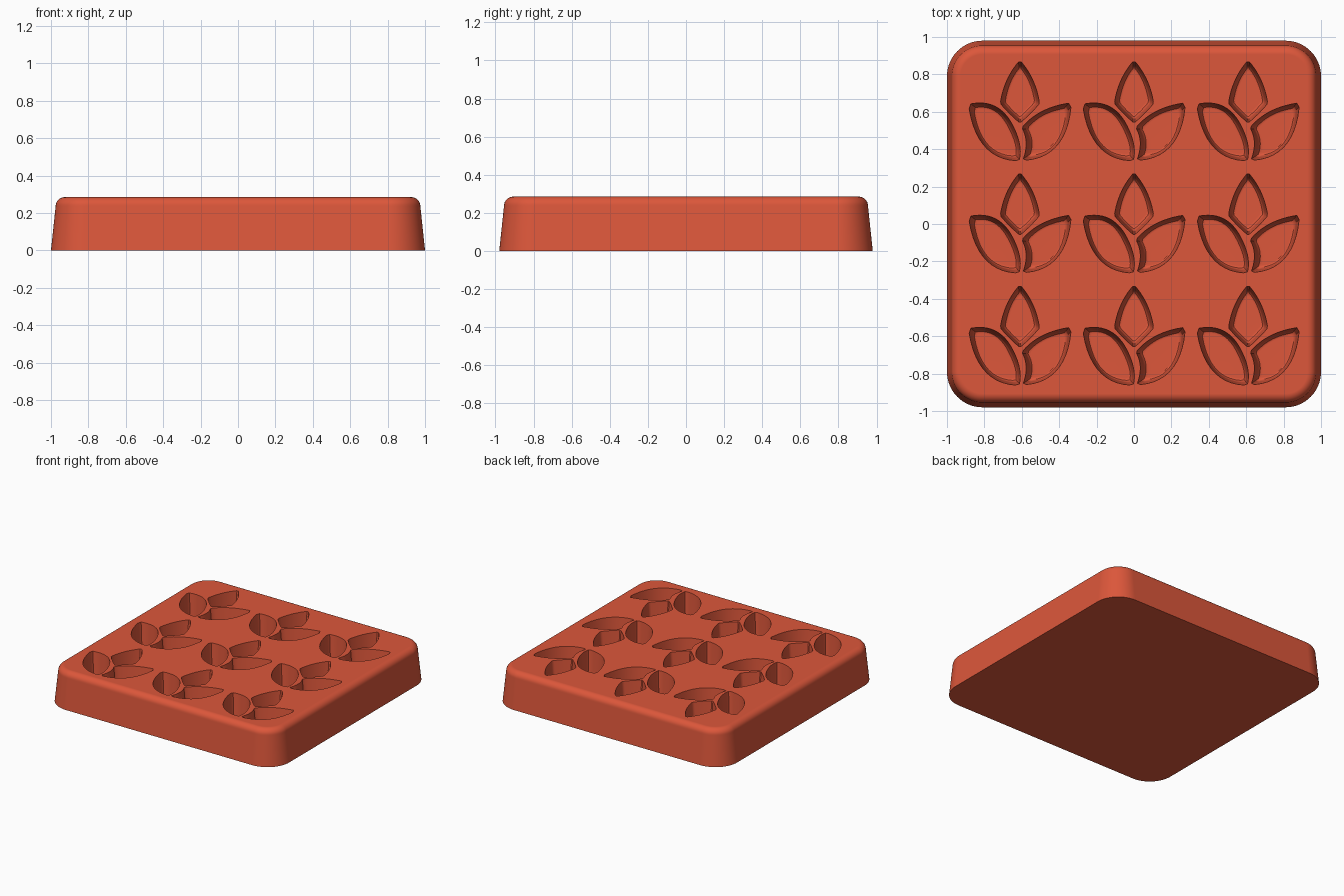
import bpy, bmesh
from math import sin, cos, pi
from mathutils import Vector

if "Cube" in bpy.data.objects:
    bpy.data.objects.remove(bpy.data.objects["Cube"], do_unlink=True)

HX, HY, HEIGHT, CORNER = 1.0, 0.98, 0.285, 0.19
PITCH_X, PITCH_Y = 0.61, 0.6

clay = bpy.data.materials.new("terracotta_red")
clay.use_nodes = True
clay.diffuse_color = (0.72, 0.095, 0.043, 1)
clay.node_tree.nodes["Principled BSDF"].inputs["Base Color"].default_value = clay.diffuse_color


def loft(bm, rings):
    """Skin a stack of equal-length closed rings and cap both ends."""
    loops = [[bm.verts.new(p) for p in ring] for ring in rings]
    for a, b in zip(loops, loops[1:]):
        for i in range(len(a)):
            j = (i + 1) % len(a)
            bm.faces.new((a[i], a[j], b[j], b[i]))
    bm.faces.new(loops[0])
    bm.faces.new(loops[-1])


def to_object(bm, name):
    bmesh.ops.recalc_face_normals(bm, faces=bm.faces)
    mesh = bpy.data.meshes.new(name)
    bm.to_mesh(mesh)
    bm.free()
    mesh.materials.append(clay)
    obj = bpy.data.objects.new(name, mesh)
    bpy.context.collection.objects.link(obj)
    return obj


def rounded_rect(inset, z, steps=16):
    r = CORNER - inset
    ring = []
    for k, (sx, sy) in enumerate(((1, 1), (-1, 1), (-1, -1), (1, -1))):
        for i in range(steps + 1):
            a = (k + i / steps) * pi / 2
            ring.append((sx * (HX - CORNER) + r * cos(a), sy * (HY - CORNER) + r * sin(a), z))
    return ring


def inset_polygon(points, d):
    """Mitred inset of a counter-clockwise control polygon."""
    out = []
    for i, p in enumerate(points):
        u = (p - points[i - 1]).normalized()
        v = (points[(i + 1) % len(points)] - p).normalized()
        n1, n2 = Vector((-u.y, u.x)), Vector((-v.y, v.x))
        out.append(p + (n1 + n2) * d / (1 + n1.dot(n2)))
    return out


def petal_ring(points, d, z, centre, steps=12):
    """Quadratic curves through a closed corner, handle, corner, ... polygon."""
    pts = inset_polygon(points, d)
    ring = []
    for k in range(0, len(pts), 2):
        a, h, b = pts[k], pts[k + 1], pts[(k + 2) % len(pts)]
        for i in range(steps):
            t = (i + 0.5) / steps
            p = a * (1 - t) ** 2 + h * 2 * t * (1 - t) + b * t * t
            ring.append((p.x + centre[0], p.y + centre[1], z))
    return ring


# Tapered slab with a rounded top edge
bm = bmesh.new()
fillet, draft = 0.048, 0.025
profile = [(0, 0)]
for i in range(9):
    a = i / 8 * pi / 2
    profile.append((draft + fillet * (1 - cos(a)), HEIGHT - fillet * (1 - sin(a))))
loft(bm, [rounded_rect(d, z) for d, z in profile])
body = to_object(bm, "mould_body")

# Petal outlines: corners alternating with curve handles, counter-clockwise
petals = [
    [(0, 0.275), (-0.085, 0.18), (-0.105, 0.045), (-0.06, -0.01),
     (0, -0.06), (0.06, -0.01), (0.105, 0.045), (0.085, 0.18)],
    [(-0.275, 0.04), (-0.235, -0.26), (-0.005, -0.262), (0.02, -0.18),
     (-0.045, -0.06), (-0.12, 0.075)],
    [(0.275, 0.048), (0.1, 0.025), (0.01, -0.085), (0.055, -0.16),
     (0.015, -0.26), (0.255, -0.25)],
]
petals = [[Vector(p) for p in outline] for outline in petals]

# Cavity walls: slight draft, then a rounded floor edge
cavity = [(0, HEIGHT + 0.04), (0, HEIGHT), (0.014, 0.115), (0.017, 0.1), (0.025, 0.087), (0.038, 0.082)]
bm = bmesh.new()
for row in (-1, 0, 1):
    for col in (-1, 0, 1):
        for outline in petals:
            loft(bm, [petal_ring(outline, d, z, (col * PITCH_X, row * PITCH_Y)) for d, z in cavity])
cutter = to_object(bm, "petal_cutters")
cutter.hide_render = True

# Cut the nine three-petal cavities
cut = body.modifiers.new("petal_cavities", 'BOOLEAN')
cut.operation = 'DIFFERENCE'
cut.solver = 'EXACT'
cut.object = cutter
bpy.ops.object.select_all(action='DESELECT')
body.select_set(True)
bpy.context.view_layer.objects.active = body
bpy.ops.object.modifier_apply(modifier=cut.name)
bpy.data.objects.remove(cutter, do_unlink=True)

# Smooth rounded parts, keep the cavity rims crisp
bpy.ops.object.shade_smooth_by_angle(angle=0.6)
weighted = body.modifiers.new("weighted_normals", 'WEIGHTED_NORMAL')
weighted.keep_sharp = True
